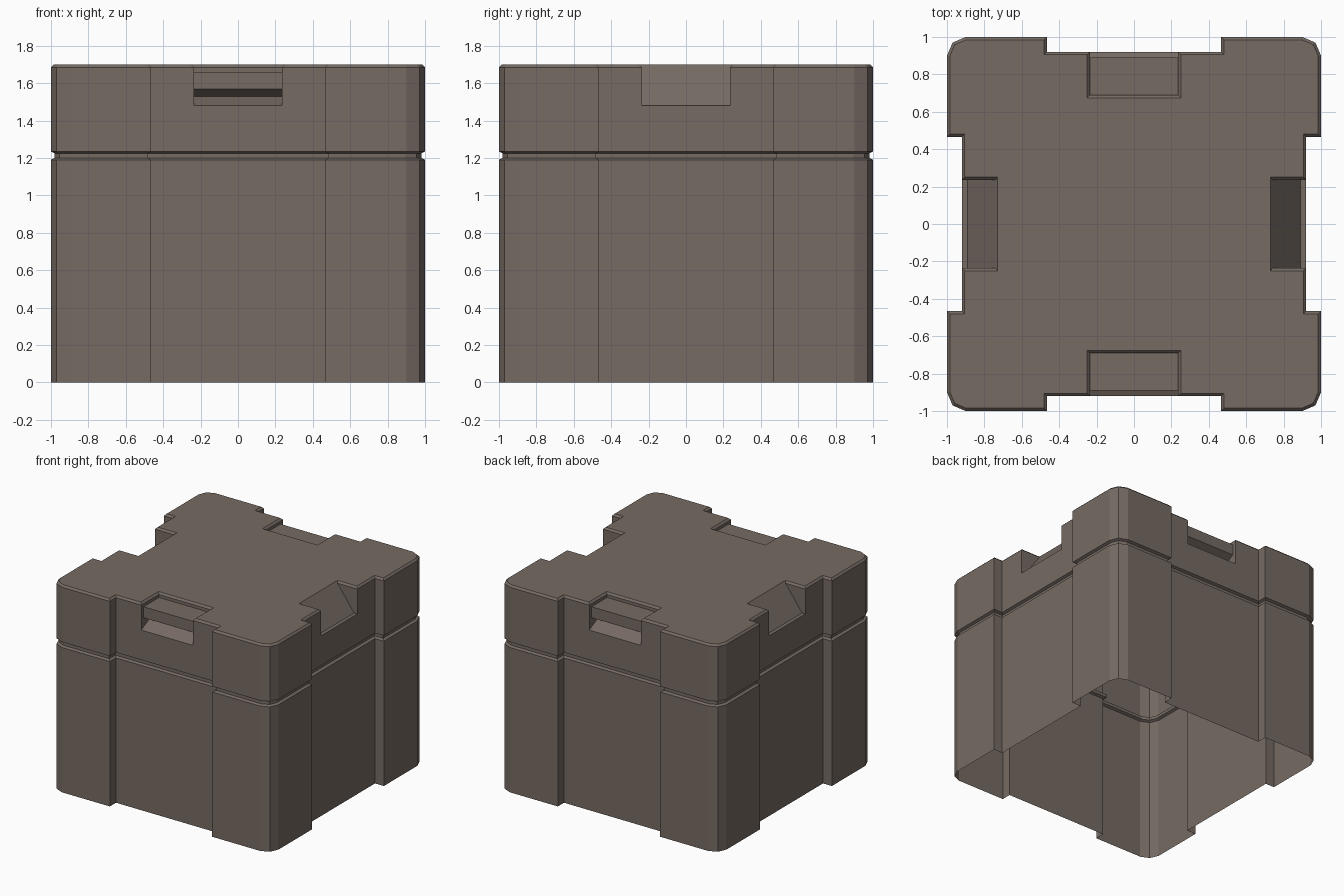
import bpy, bmesh
from mathutils import Vector, Matrix
from math import radians

if "Cube" in bpy.data.objects:
    bpy.data.objects.remove(bpy.data.objects["Cube"])

mat = bpy.data.materials.new("crate_brown")
mat.diffuse_color = (0.18, 0.145, 0.125, 1)
mat.use_nodes = True
mat.node_tree.nodes["Principled BSDF"].inputs["Base Color"].default_value = mat.diffuse_color

# Plan outline: one quarter (chamfered corner plus side recess) turned four times
quarter = [(0.92, 0.465), (1, 0.465), (1, 0.9), (0.97, 0.97), (0.9, 1), (0.465, 1), (0.465, 0.92)]
outline = []
for k in range(4):
    rot = Matrix.Rotation(radians(90 * k), 2)
    outline += [rot @ Vector(p) for p in quarter[:-1]] + [rot @ Vector(quarter[-1])]


def inset(d):
    """Mitred inward offset of the counter-clockwise outline."""
    pts, n = [], len(outline)
    for i, p in enumerate(outline):
        a = (p - outline[i - 1]).normalized()
        b = (outline[(i + 1) % n] - p).normalized()
        na, nb = Vector((-a.y, a.x)), Vector((-b.y, b.x))
        pts.append(p + (na + nb) * d / (1 + na.dot(nb)))
    return pts


def finish(name, bm):
    bmesh.ops.recalc_face_normals(bm, faces=bm.faces)
    me = bpy.data.meshes.new(name)
    bm.to_mesh(me)
    bm.free()
    ob = bpy.data.objects.new(name, me)
    bpy.context.collection.objects.link(ob)
    me.materials.append(mat)
    return ob


def shell(name, levels, capped):
    """Stack the outline at (z, inset) levels."""
    bm = bmesh.new()
    rings = [[bm.verts.new((p.x, p.y, z)) for p in inset(d)] for z, d in levels]
    n = len(outline)
    for lo, hi in zip(rings, rings[1:]):
        for i in range(n):
            j = (i + 1) % n
            bm.faces.new((lo[i], lo[j], hi[j], hi[i]))
    if capped:
        bm.faces.new(rings[0])
        bm.faces.new(rings[-1])
    return finish(name, bm)


def cutter(name, profile, angle):
    """Slot cutter from (radius, z) points; the last four form a flared rim."""
    bm = bmesh.new()
    n = len(profile)
    sides = []
    for s in (-1, 1):
        v = [bm.verts.new((r, s * (0.265 if z > 1.7 else 0.235), z)) for r, z in profile]
        bm.faces.new(v[:n - 3] + v[-1:])
        bm.faces.new(v[-4:])
        sides.append(v)
    a, b = sides
    for i in range(n):
        j = (i + 1) % n
        bm.faces.new((a[i], a[j], b[j], b[i]))
    bmesh.ops.rotate(bm, verts=bm.verts, matrix=Matrix.Rotation(radians(angle), 3, 'Z'))
    ob = finish(name, bm)
    ob.hide_render = True
    return ob


# Body with the groove under the lid, open at the bottom
shell("body", [(0, 0), (1.19, 0), (1.2, 0.02), (1.225, 0.02)], False)

# Lid with a bevelled top edge
lid = shell("lid", [(1.225, 0.02), (1.235, 0), (1.685, 0), (1.7, 0.015)], True)

# Side slots slope down and out; front and back slots leave a latch bar over a V notch
rim = [(1.2, 1.715), (1.2, 1.685)]
slope = [(1.2, 1.48), (0.89, 1.48), (0.741, 1.685), (0.719, 1.715)] + rim
latch = [(1.2, 1.47), (0.94, 1.47), (0.82, 1.53), (0.89, 1.57), (0.89, 1.66),
         (0.69, 1.66), (0.69, 1.685), (0.66, 1.715)] + rim
cutters = [cutter("slot_cutter", (slope, latch)[k % 2], 90 * k) for k in range(4)]
for c in cutters:
    m = lid.modifiers.new("slot", 'BOOLEAN')
    m.operation, m.solver, m.object = 'DIFFERENCE', 'EXACT', c

# Apply the slots, then open the underside of the lid
dg = bpy.context.evaluated_depsgraph_get()
me = bpy.data.meshes.new_from_object(lid.evaluated_get(dg))
lid.modifiers.clear()
lid.data = me
for c in cutters:
    bpy.data.objects.remove(c)
bm = bmesh.new()
bm.from_mesh(me)
under = [f for f in bm.faces if all(v.co.z < 1.23 for v in f.verts)]
bmesh.ops.delete(bm, geom=under, context='FACES_ONLY')
bm.to_mesh(me)
bm.free()
